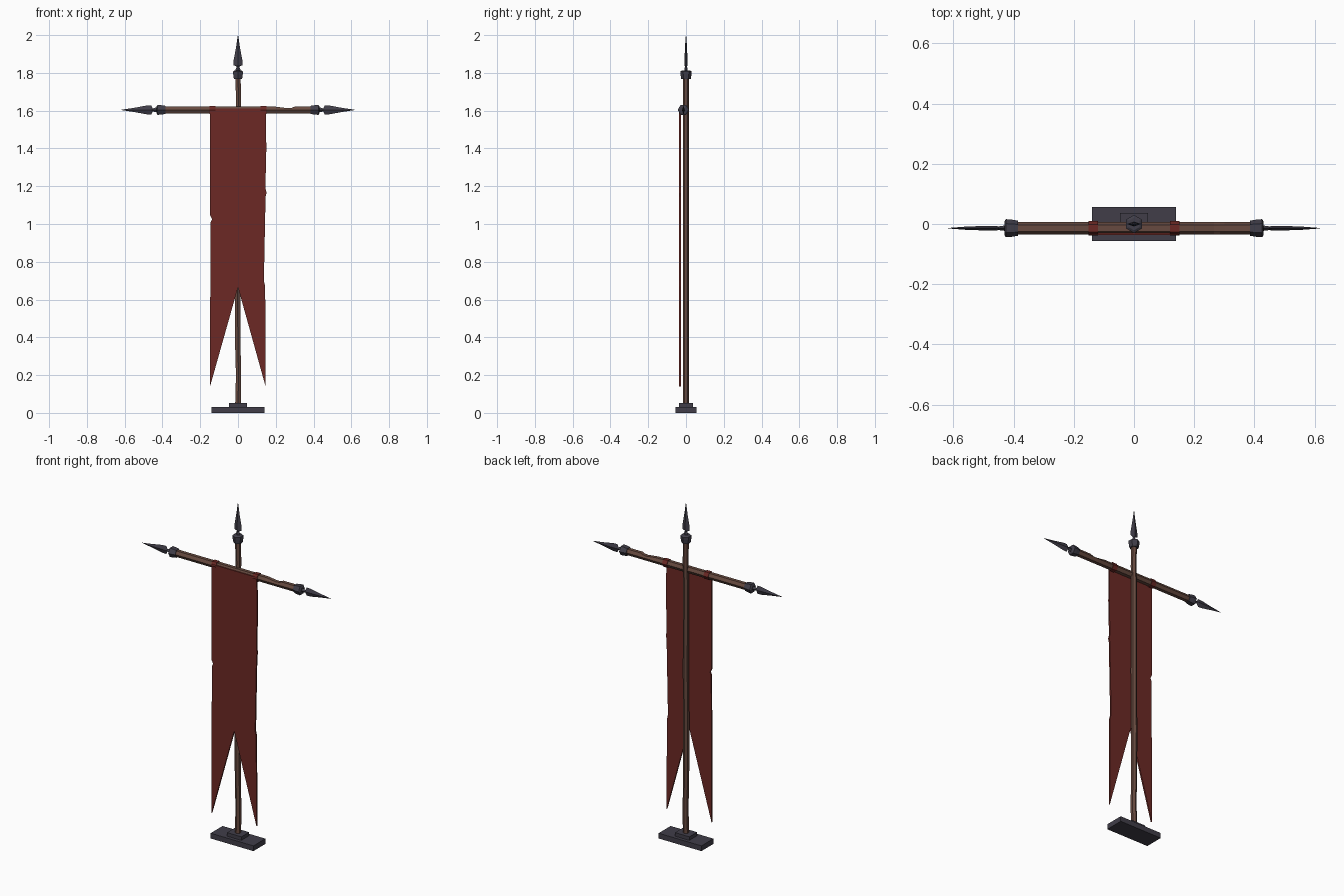
import bpy, math
from mathutils import Matrix, Vector

if "Cube" in bpy.data.objects:
    bpy.data.objects.remove(bpy.data.objects["Cube"])


def material(name, rgb):
    m = bpy.data.materials.new(name)
    m.diffuse_color = (*rgb, 1)
    m.use_nodes = True
    m.node_tree.nodes["Principled BSDF"].inputs["Base Color"].default_value = m.diffuse_color
    return m


WOOD = material("wood", (0.135, 0.068, 0.05))
IRON = material("iron", (0.052, 0.048, 0.066))
CLOTH = material("cloth", (0.15, 0.022, 0.018))


def make(name, verts, faces, mat, matrix=Matrix()):
    me = bpy.data.meshes.new(name)
    me.from_pydata([matrix @ Vector(v) for v in verts], [], faces)
    me.materials.append(mat)
    ob = bpy.data.objects.new(name, me)
    bpy.context.collection.objects.link(ob)
    return ob


def loft(name, rings, mat, matrix=Matrix()):
    """Skin a stack of equal-sized rings and cap both ends."""
    n = len(rings[0])
    verts = [p for r in rings for p in r]
    faces = [(i * n + j, i * n + (j + 1) % n, (i + 1) * n + (j + 1) % n, (i + 1) * n + j)
             for i in range(len(rings) - 1) for j in range(n)]
    last = (len(rings) - 1) * n
    faces += [tuple(reversed(range(n))), tuple(range(last, last + n))]
    return make(name, verts, faces, mat, matrix)


def hexring(z, r, dx=0, dy=0):
    return [(dx + r * math.sin(k * math.pi / 3), dy - r * math.cos(k * math.pi / 3) * -1, z)
            for k in range(0, -6, -1)]


def box(name, x, y, z0, z1, mat):
    ring = [(-x, -y), (x, -y), (x, y), (-x, y)]
    return loft(name, [[(a, b, z) for a, b in ring] for z in (z0, z1)], mat)


BAR_Y, BAR_Z = -0.014, 1.604

# stepped base
box("base_slab", 0.14, 0.056, 0, 0.031, IRON)
box("base_step", 0.047, 0.036, 0.031, 0.052, IRON)

# slightly crooked hexagonal pole
pole = [(0.05, .017, 0), (0.2, .016, .003), (0.36, .0165, -.001), (0.65, .0165, -.002),
        (1.0, .017, .001), (1.3, .0165, 0), (1.52, .016, -.001), (1.65, .0155, .003), (1.78, .016, 0)]
loft("pole", [hexring(z, r, dx) for z, r, dx in pole], WOOD)

# crossbar with a chip taken from its top edge
to_bar = Matrix.Translation((0, BAR_Y, BAR_Z)) @ Matrix.Rotation(math.pi / 2, 4, 'Y')
bar = []
for x, chip in [(-.4, 0), (-.14, 0), (.14, 0), (.2, .001), (.265, .009), (.285, .007), (.3, 0), (.4, 0)]:
    bar.append([(px + chip if px < -0.001 else px, py, pz) for px, py, pz in hexring(x, .0205)])
loft("crossbar", bar, WOOD, to_bar)


# flared socket and flat spearhead, built upward from the shaft end
def finial(name, matrix):
    loft(name + "_socket", [hexring(z, r) for z, r in
                            [(0, .025), (.024, .029), (.041, .030), (.046, .021)]], IRON, matrix)
    blade = [(.04, .012, .009), (.053, .012, .008), (.066, .007, .006), (.074, .024, .008),
             (.10, .023, .0075), (.165, .011, .006), (.233, .0008, .0008)]
    loft(name + "_blade", [[(w, 0, z), (0, t, z), (-w, 0, z), (0, -t, z)] for z, w, t in blade],
         IRON, matrix)


finial("top_finial", Matrix.Translation((0, 0, 1.767)))
for side, label in ((1, "right"), (-1, "left")):
    turn = Matrix.Rotation(side * math.pi / 2, 4, 'Y')
    finial(label + "_finial", Matrix.Translation((side * 0.385, BAR_Y, BAR_Z)) @ turn)
    # cloth loop around the bar
    loft(label + "_loop", [hexring(x, .0245) for x in (side * .135 - .0155, side * .135 + .0155)],
         CLOTH, to_bar)

# swallow-tailed banner with ragged edges
outline = [(-.147, 1.612), (-.147, 1.045), (-.137, 1.025), (-.146, 1.008), (-.148, .14),
           (0, .665), (.146, .14), (.144, .67), (.137, .70), (.141, .9), (.146, 1.145),
           (.151, 1.165), (.145, 1.19), (.150, 1.40), (.147, 1.612)]
loft("banner", [[(x, y, z) for x, z in outline] for y in (-.036, -.027)], CLOTH)

# consistent outward normals on every part
import bmesh
for ob in bpy.context.collection.objects:
    bm = bmesh.new()
    bm.from_mesh(ob.data)
    bmesh.ops.recalc_face_normals(bm, faces=bm.faces)
    bm.to_mesh(ob.data)
    bm.free()
